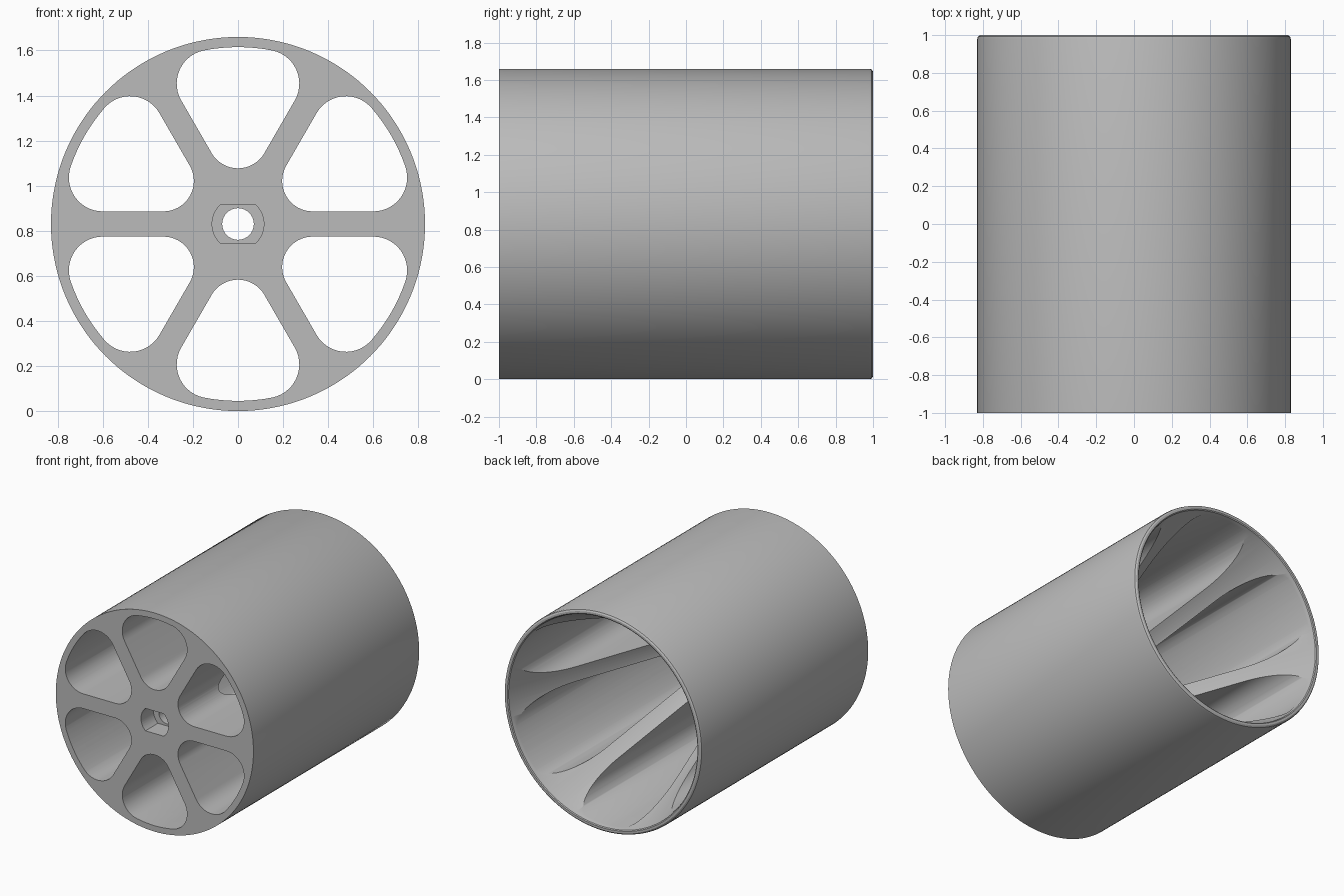
import bpy, bmesh
from math import sin, cos, asin, pi, radians, degrees
from mathutils import Matrix, Vector

cube = bpy.data.objects.get("Cube")
if cube:
    bpy.data.objects.remove(cube, do_unlink=True)

R = 0.83            # outer radius, also the axis height
WEB = 0.056         # half width of a spoke
POCKET_R = 0.785    # outer reach of the pockets

grey = bpy.data.materials.new("plain_grey")
grey.use_nodes = True
tone = (0.5, 0.5, 0.5, 1)
grey.diffuse_color = tone
grey.node_tree.nodes["Principled BSDF"].inputs["Base Color"].default_value = tone


def finish(bm, name):
    bmesh.ops.recalc_face_normals(bm, faces=bm.faces)
    mesh = bpy.data.meshes.new(name)
    bm.to_mesh(mesh)
    bm.free()
    mesh.materials.append(grey)
    obj = bpy.data.objects.new(name, mesh)
    bpy.context.collection.objects.link(obj)
    obj.location.z = R
    return obj


def arc(cx, cz, r, start, end, n):
    angles = [radians(start + (end - start) * i / n) for i in range(n + 1)]
    return [(cx + r * cos(a), cz + r * sin(a)) for a in angles]


def prism(bm, outline, y0, y1, turn=0):
    """Extrude an x-z outline along y, turned about the axis."""
    rot = Matrix.Rotation(turn, 3, 'Y')
    face = bm.faces.new([bm.verts.new(rot @ Vector((x, y0, z))) for x, z in outline])
    ext = bmesh.ops.extrude_face_region(bm, geom=[face])
    verts = [v for v in ext["geom"] if isinstance(v, bmesh.types.BMVert)]
    bmesh.ops.translate(bm, verts=verts, vec=(0, y1 - y0, 0))


def cut(target, cutter):
    cutter.hide_render = True
    mod = target.modifiers.new("cut", 'BOOLEAN')
    mod.operation = 'DIFFERENCE'
    mod.solver = 'EXACT'
    mod.object = cutter
    bpy.context.view_layer.objects.active = target
    bpy.ops.object.modifier_apply(modifier=mod.name)
    bpy.data.objects.remove(cutter, do_unlink=True)


# Drum: lathed tube with a conical cavity at the back and a bored hub
profile = [(0.07, -1), (R, -1), (R, 0.98), (0.826, 0.993), (0.815, 1), (0.8, 1),
           (0.793, 0.995), (0.79, 0.98), (0.17, -0.75), (0.07, -0.75)]
bm = bmesh.new()
verts = [bm.verts.new((r, y, 0)) for r, y in profile]
edges = [bm.edges.new((verts[i - 1], verts[i])) for i in range(len(verts))]
bmesh.ops.spin(bm, geom=verts + edges, cent=(0, 0, 0), axis=(0, 1, 0),
               angle=2 * pi, steps=144, use_merge=False)
bmesh.ops.remove_doubles(bm, verts=bm.verts, dist=1e-4)
drum = finish(bm, "drum")

# Pockets: six rounded wedges cut right through
tip, corner = 0.135, 0.15
reach = POCKET_R - corner
lean = 60 + degrees(asin((WEB + corner) / reach))
cx, cz = reach * cos(radians(lean)), reach * sin(radians(lean))
wedge = (arc(0, 2 * (WEB + tip), tip, 210, 330, 16)
         + arc(cx, cz, corner, -30, lean, 14)
         + arc(0, 0, POCKET_R, lean, 180 - lean, 8)[1:-1]
         + arc(-cx, cz, corner, 180 - lean, 210, 14))
bm = bmesh.new()
for i in range(6):
    prism(bm, wedge, -1.1, 1.1, i * pi / 3)
cut(drum, finish(bm, "pocket_cutter"))

# Shaft seat: round recess with two flats in the front of the hub
flat = degrees(asin(0.085 / 0.115))
seat = arc(0, 0, 0.115, -flat, flat, 12) + arc(0, 0, 0.115, 180 - flat, 180 + flat, 12)
bm = bmesh.new()
prism(bm, seat, -1.1, -0.85)
cut(drum, finish(bm, "seat_cutter"))

# Smooth walls with crisp edges
bpy.ops.object.select_all(action='DESELECT')
drum.select_set(True)
bpy.context.view_layer.objects.active = drum
bpy.ops.object.shade_smooth_by_angle(angle=radians(30))
